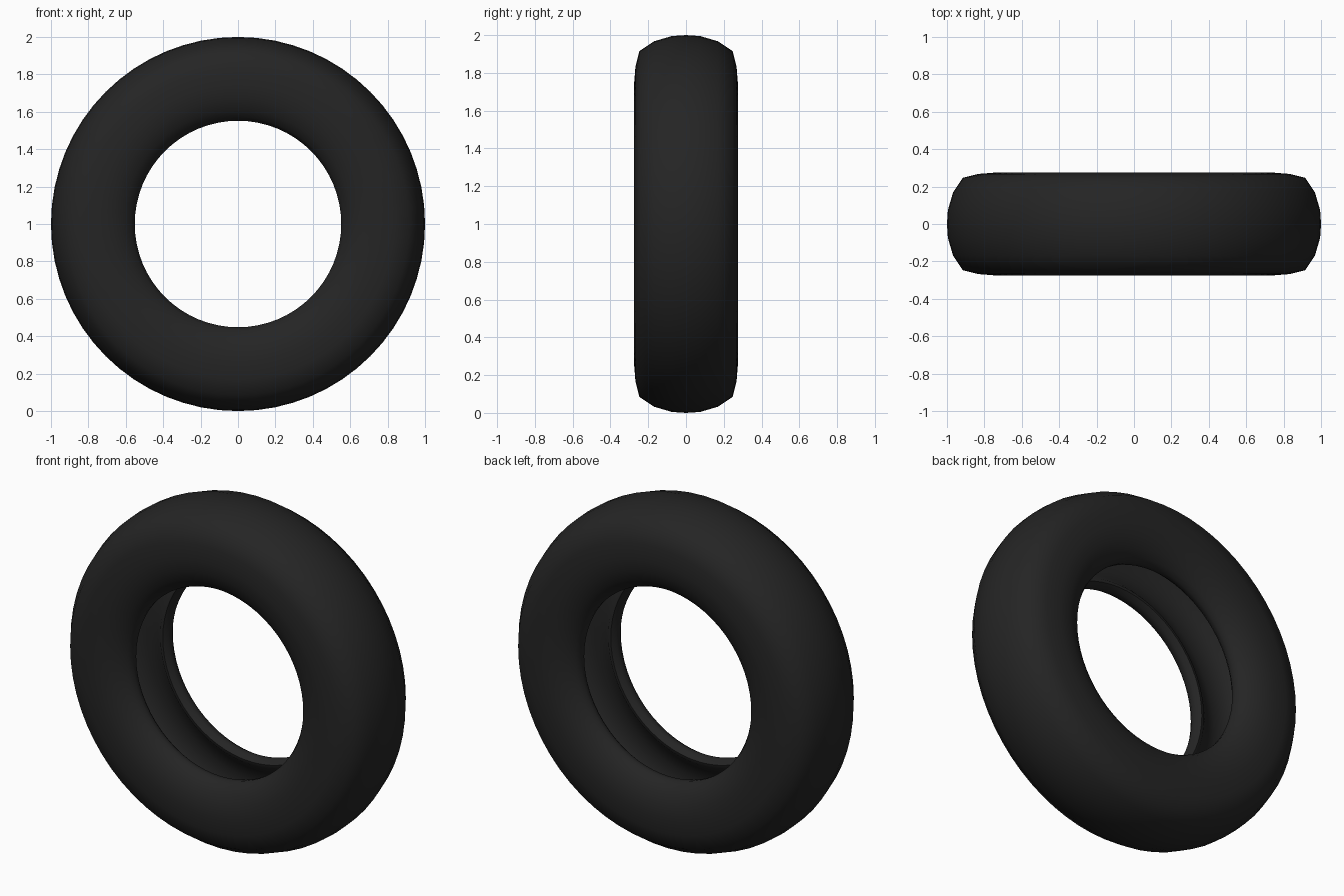
import bpy, bmesh, math
from mathutils import Matrix, Vector

cube = bpy.data.objects.get("Cube")
if cube:
    bpy.data.objects.remove(cube, do_unlink=True)

# Black rubber
rubber = bpy.data.materials.new("black_rubber")
rubber.use_nodes = True
colour = (0.018, 0.018, 0.018, 1)
rubber.diffuse_color = colour
bsdf = rubber.node_tree.nodes["Principled BSDF"]
bsdf.inputs["Base Color"].default_value = colour
bsdf.inputs["Roughness"].default_value = 0.8

# Half cross-section as (radius, width): tread, sidewall, bead, hollow inside
tread = [(1.0, 0), (0.995, 0.075), (0.967, 0.17), (0.915, 0.247)]
sidewall = [(0.83, 0.268), (0.74, 0.275), (0.67, 0.266), (0.61, 0.242)]
bead = [(0.57, 0.21), (0.552, 0.18), (0.555, 0.15), (0.575, 0.125), (0.595, 0.13)]
inside = [(0.65, 0.185), (0.74, 0.222), (0.83, 0.216), (0.9, 0.18), (0.94, 0.09), (0.945, 0)]
half = tread + sidewall + bead + inside

# The other half runs back from the inside to the tread
profile = half + [(r, -w) for r, w in reversed(half[1:-1])]

# Spin the closed section around the axle
SEGMENTS = 64
bm = bmesh.new()
rings = []
for i in range(SEGMENTS):
    turn = Matrix.Rotation(math.tau * i / SEGMENTS, 3, 'Y')
    rings.append([bm.verts.new(turn @ Vector((r, w, 0))) for r, w in profile])
count = len(profile)
for i, ring in enumerate(rings):
    following = rings[(i + 1) % SEGMENTS]
    for j in range(count):
        k = (j + 1) % count
        bm.faces.new((ring[j], ring[k], following[k], following[j]))
bmesh.ops.recalc_face_normals(bm, faces=bm.faces)

mesh = bpy.data.meshes.new("tyre")
bm.to_mesh(mesh)
bm.free()
mesh.materials.append(rubber)
tyre = bpy.data.objects.new("tyre", mesh)
tyre.location.z = 1
bpy.context.collection.objects.link(tyre)

# Smooth shading, with a crease where the bead meets the hollow
bpy.ops.object.select_all(action='DESELECT')
tyre.select_set(True)
bpy.context.view_layer.objects.active = tyre
bpy.ops.object.shade_smooth_by_angle(angle=math.radians(60))
